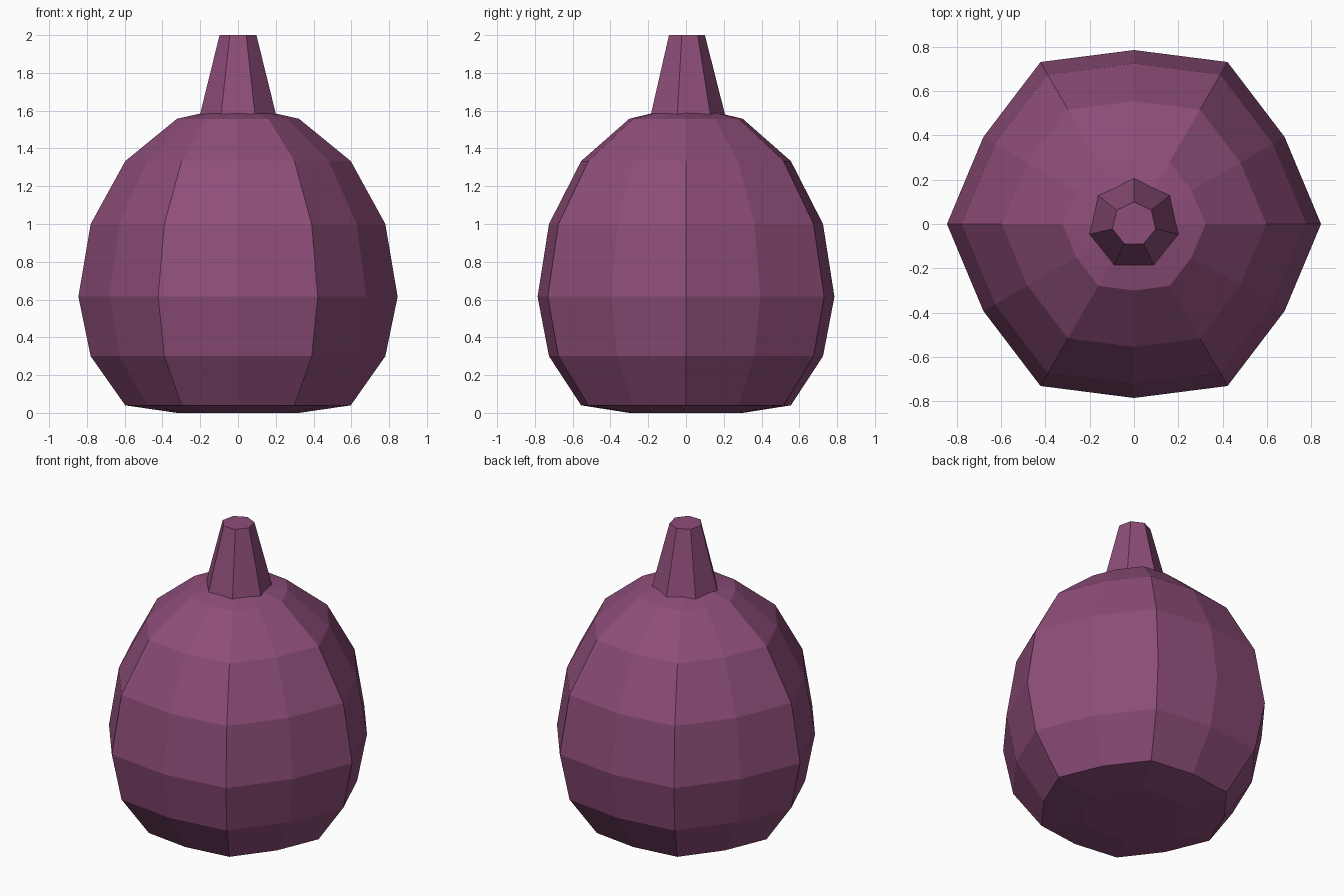
import bpy, bmesh
from math import sin, cos, pi

if "Cube" in bpy.data.objects:
    bpy.data.objects.remove(bpy.data.objects["Cube"])

skin = bpy.data.materials.new("plum")
skin.diffuse_color = (0.27, 0.075, 0.19, 1)
skin.use_nodes = True
skin.node_tree.nodes["Principled BSDF"].inputs["Base Color"].default_value = skin.diffuse_color


def finish(bm, name):
    bmesh.ops.recalc_face_normals(bm, faces=bm.faces)
    mesh = bpy.data.meshes.new(name)
    bm.to_mesh(mesh)
    bm.free()
    mesh.materials.append(skin)
    bpy.context.collection.objects.link(bpy.data.objects.new(name, mesh))


# Ribbed body: rings of 12 points, every second point pulled inward
RINGS = [(0.323, 0.0), (0.597, 0.04), (0.78, 0.30), (0.845, 0.615),
         (0.78, 1.0), (0.597, 1.333), (0.323, 1.557)]
SIDES = 12
bm = bmesh.new()
loops = []
for r, z in RINGS:
    loop = []
    for i in range(SIDES):
        a = 2 * pi * i / SIDES
        rr = r * (0.93 if i % 2 else 1.0)
        loop.append(bm.verts.new((rr * cos(a), rr * sin(a), z)))
    loops.append(loop)
bottom = bm.verts.new((0, 0, 0))
top = bm.verts.new((0, 0, 1.63))
for i in range(SIDES):
    j = (i + 1) % SIDES
    for lo, hi in zip(loops, loops[1:]):
        bm.faces.new((lo[i], lo[j], hi[j], hi[i]))
    bm.faces.new((bottom, loops[0][j], loops[0][i]))
    bm.faces.new((top, loops[-1][i], loops[-1][j]))
finish(bm, "body")

# Tapered seven-sided stem, sunk slightly into the body
bm = bmesh.new()
stem = []
for r, z in [(0.219, 1.53), (0.1, 2.0)]:
    stem.append([bm.verts.new((r * cos(pi / 2 + 2 * pi * i / 7),
                               r * sin(pi / 2 + 2 * pi * i / 7), z))
                 for i in range(7)])
for i in range(7):
    j = (i + 1) % 7
    bm.faces.new((stem[0][i], stem[0][j], stem[1][j], stem[1][i]))
bm.faces.new(stem[0][::-1])
bm.faces.new(stem[1])
finish(bm, "stem")
